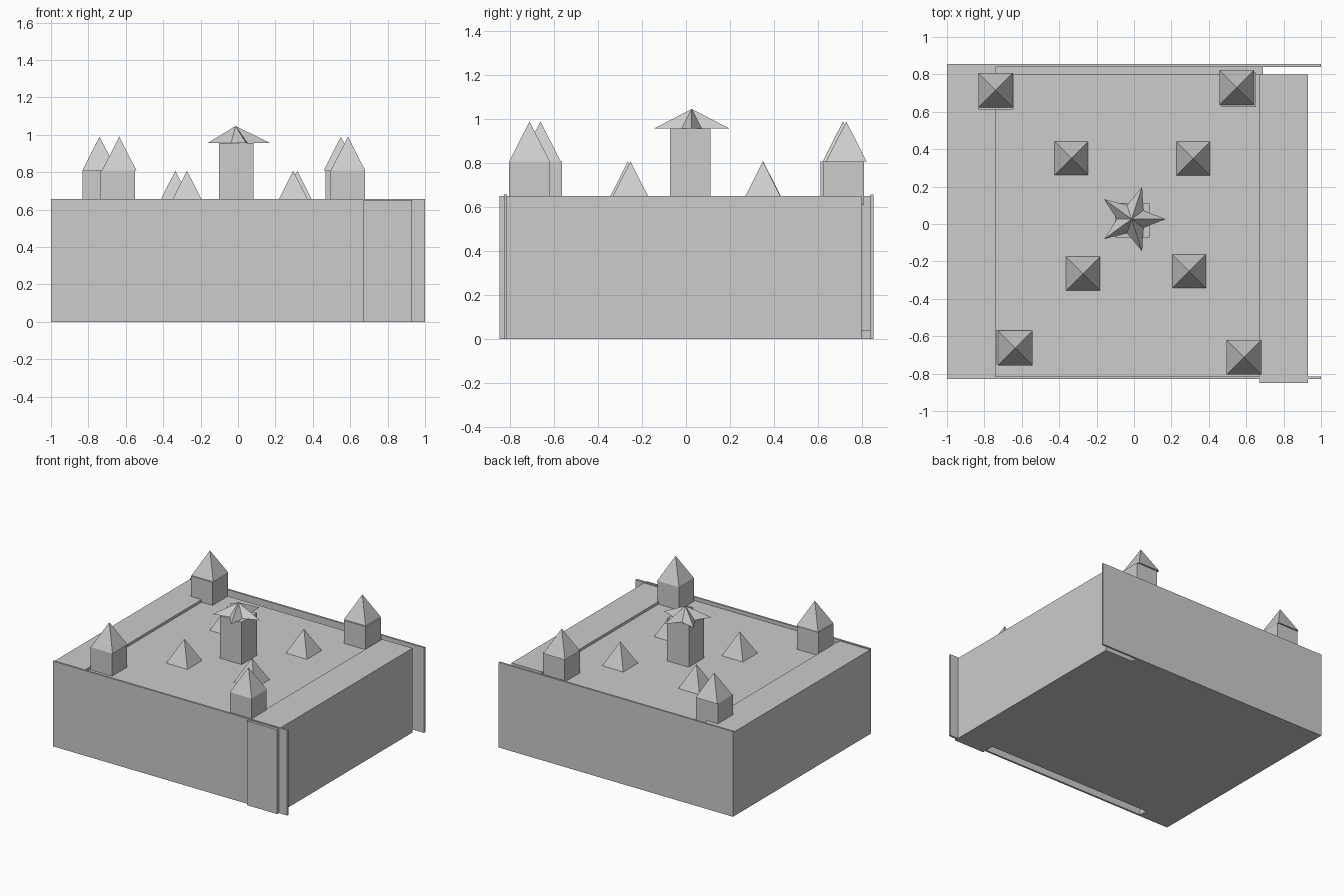
import bpy
import math

old = bpy.data.objects.get("Cube")
if old:
    bpy.data.objects.remove(old, do_unlink=True)

# Single flat stone grey
stone = bpy.data.materials.new("stone_grey")
stone.use_nodes = True
grey = (0.604, 0.604, 0.604, 1.0)
stone.diffuse_color = grey
stone.node_tree.nodes["Principled BSDF"].inputs["Base Color"].default_value = grey


def add_mesh(name, verts, faces):
    mesh = bpy.data.meshes.new(name)
    mesh.from_pydata(verts, [], faces)
    mesh.materials.append(stone)
    obj = bpy.data.objects.new(name, mesh)
    bpy.context.collection.objects.link(obj)
    return obj


def box(name, xs, ys, zs):
    """Box from its x, y and z ranges."""
    verts = [(x, y, z) for x in xs for y in ys for z in zs]
    faces = [(0, 1, 3, 2), (4, 6, 7, 5), (0, 4, 5, 1),
             (2, 3, 7, 6), (0, 2, 6, 4), (1, 5, 7, 3)]
    return add_mesh(name, verts, faces)


def spire(name, center, radii, count, z0, z1, turn=0.0):
    """Cone over a polygon or star whose corner radii alternate."""
    cx, cy = center
    verts = []
    for i in range(count):
        a = turn + math.tau * i / count
        r = radii[i % len(radii)]
        verts.append((cx + r * math.cos(a), cy + r * math.sin(a), z0))
    verts.append((cx, cy, z1))
    faces = [(i, (i + 1) % count, count) for i in range(count)]
    faces.append(tuple(reversed(range(count))))
    return add_mesh(name, verts, faces)


def pyramid(name, center, z0, z1):
    return spire(name, center, [0.0925 * math.sqrt(2)], 4, z0, z1, math.pi / 4)


COURT = 0.63   # courtyard level
SIDE = 0.65    # side block top
WALL = 0.657   # thin wall top

# Thin front and back walls
box("front_wall", (-1, 1), (-0.83, -0.815), (0, WALL))
box("back_wall", (-1, 1), (0.84, 0.855), (0, WALL))

# Side blocks, the left one running past the front wall
box("right_block", (-1, -0.74), (-0.815, 0.84), (0, SIDE))
box("left_block", (0.67, 0.93), (-0.85, 0.80), (0, SIDE))

# Hollow middle: raised courtyard over a floor plate
box("courtyard", (-0.74, 0.67), (-0.815, 0.80), (COURT - 0.04, COURT))
box("floor", (-0.74, 0.69), (-0.75, 0.84), (0, 0.04))

# Corner towers: body centre, roof centre
towers = {
    "back_right": ((-0.738, 0.705), (-0.74, 0.715)),
    "back_left": ((0.56, 0.718), (0.55, 0.73)),
    "front_right": ((-0.642, -0.658), (-0.635, -0.663)),
    "front_left": ((0.587, -0.713), (0.588, -0.713)),
}
for side, ((x, y), roof) in towers.items():
    h = 0.0925
    box(side + "_tower", (x - h, x + h), (y - h, y + h), (COURT - 0.02, 0.808))
    pyramid(side + "_roof", roof, 0.808, 0.99)

# Small courtyard pyramids
for side, spot in {
    "back_right": (-0.335, 0.352), "back_left": (0.317, 0.35),
    "front_right": (-0.273, -0.265), "front_left": (0.295, -0.253),
}.items():
    pyramid(side + "_pyramid", spot, COURT - 0.005, 0.808)

# Central tower with a star-shaped roof
box("central_tower", (-0.102, 0.082), (-0.073, 0.112), (COURT - 0.02, 0.957))
spire("star_roof", (-0.013, 0.026), [0.182, 0.078], 10, 0.957, 1.047)
